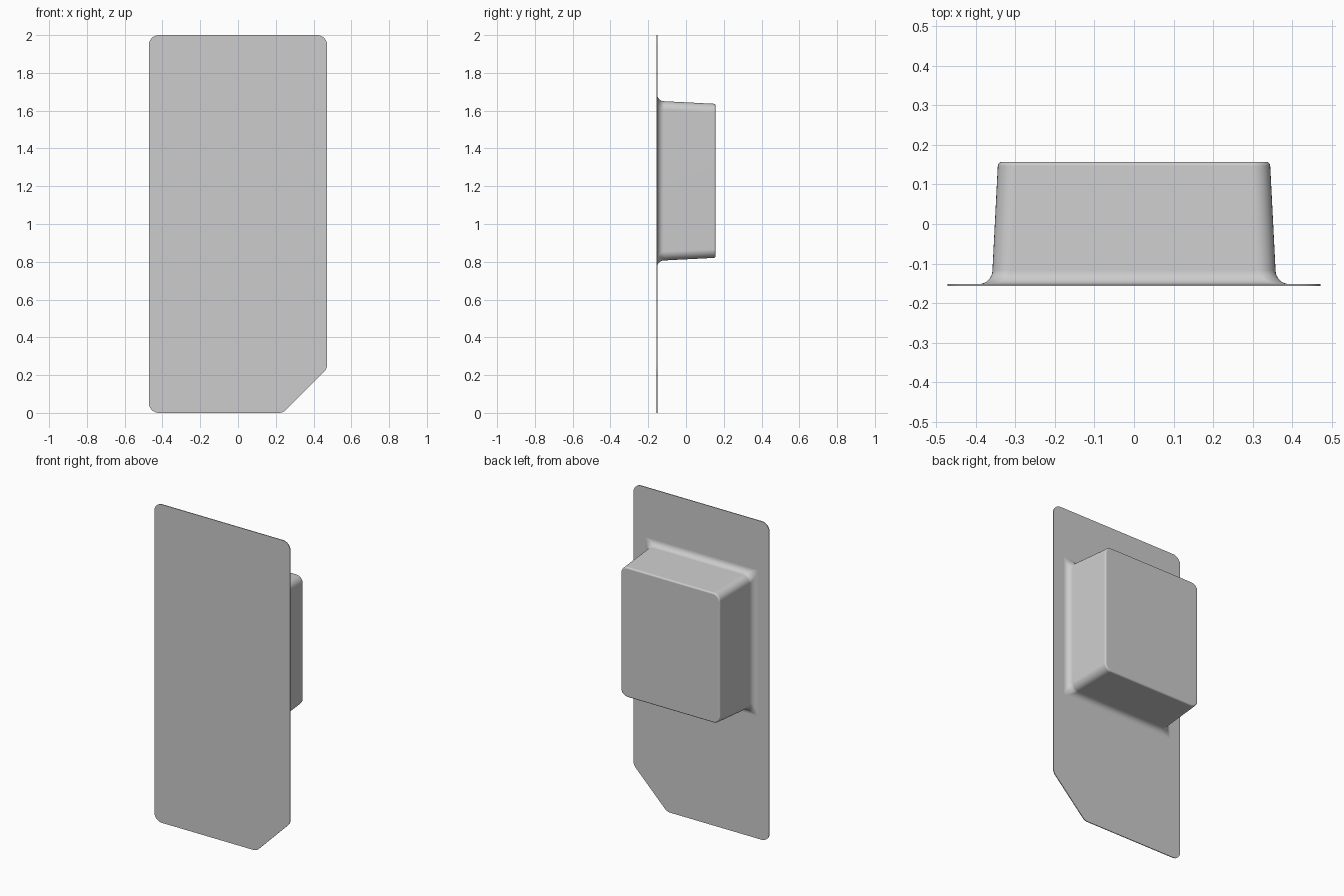
import bpy, bmesh, math
from mathutils import Vector

cube = bpy.data.objects.get("Cube")
if cube:
    bpy.data.objects.remove(cube, do_unlink=True)

COLOUR = (0.604, 0.604, 0.604, 1)
grey = bpy.data.materials.new("light_grey")
grey.use_nodes = True
grey.diffuse_color = COLOUR
grey.node_tree.nodes["Principled BSDF"].inputs["Base Color"].default_value = COLOUR


def rounded(corners, radius, steps=8):
    """Outline of a convex polygon with an arc at every corner."""
    pts = [Vector(c) for c in corners]
    out = []
    for i, p in enumerate(pts):
        to_prev = (pts[i - 1] - p).normalized()
        to_next = (pts[(i + 1) % len(pts)] - p).normalized()
        half = to_prev.angle(to_next) / 2
        cut = radius / math.tan(half)
        centre = p + (to_prev + to_next).normalized() * radius / math.sin(half)
        a = (p + to_prev * cut - centre).normalized()
        b = (p + to_next * cut - centre).normalized()
        out += [centre + a.slerp(b, s / steps) * radius for s in range(steps + 1)]
    return out


def loft(name, rings):
    """Skin a stack of (y, outline) rings and cap both ends."""
    bm = bmesh.new()
    loops = [[bm.verts.new((p.x, y, p.y)) for p in outline] for y, outline in rings]
    for low, high in zip(loops, loops[1:]):
        for i in range(len(low)):
            bm.faces.new((low[i - 1], low[i], high[i], high[i - 1]))
    bm.faces.new(loops[0])
    bm.faces.new(loops[-1])
    bmesh.ops.recalc_face_normals(bm, faces=bm.faces)
    mesh = bpy.data.meshes.new(name)
    bm.to_mesh(mesh)
    bm.free()
    mesh.materials.append(grey)
    obj = bpy.data.objects.new(name, mesh)
    bpy.context.collection.objects.link(obj)
    bpy.ops.object.select_all(action='DESELECT')
    obj.select_set(True)
    bpy.context.view_layer.objects.active = obj
    bpy.ops.object.shade_smooth_by_angle(angle=math.radians(35))
    weighted = obj.modifiers.new("even_shading", 'WEIGHTED_NORMAL')
    weighted.keep_sharp = True


FRONT, BACK, PLATE_BACK = -0.157, 0.157, -0.152
W = 0.472

# Thin backing card with one clipped corner
card = rounded([(-W, 0), (0.238, 0), (W, 0.234), (W, 2), (-W, 2)], 0.053)
loft("backing_card", [(FRONT, card), (PLATE_BACK, card)])


# Tapered blister with a flared foot and a softly rounded rim
def section(offset, radius):
    x, z, mid = 0.358 + offset, 0.4215 + offset, 1.2285
    return rounded([(-x, mid - z), (x, mid - z), (x, mid + z), (-x, mid + z)], radius)


FOOT, RIM, CORNER, TAPER = 0.035, 0.01, 0.046, 0.0135
rings = []
for s in range(9):
    a = math.radians(90) * s / 8
    flare = FOOT * (1 - math.sin(a))
    rings.append((PLATE_BACK + FOOT * (1 - math.cos(a)), section(flare, CORNER - flare)))
for s in range(5):
    a = math.radians(90) * s / 4
    inset = RIM * (1 - math.cos(a))
    rings.append((BACK - RIM * (1 - math.sin(a)), section(-TAPER - inset, CORNER - inset)))
loft("blister", rings)
